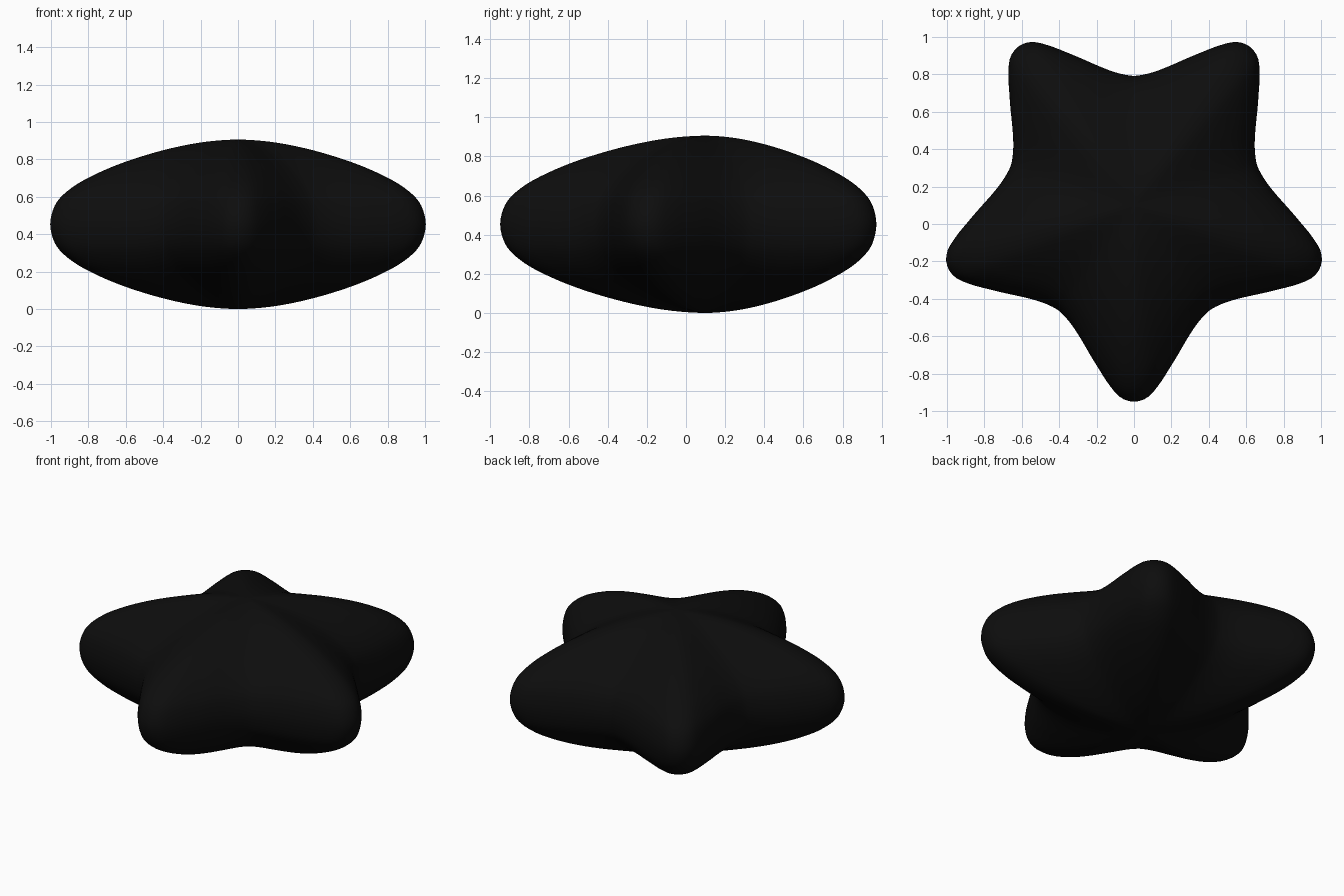
import bpy, bmesh, math

if "Cube" in bpy.data.objects:
    bpy.data.objects.remove(bpy.data.objects["Cube"])

CENTRE_Y, HALF_H = 0.10, 0.453

# Outline radius every 4 degrees from arm tip (0) to notch (36)
RADII = [1.05, 1.03, 0.967, 0.897, 0.838, 0.787, 0.747, 0.718, 0.700, 0.692]
# Puffy cross-section: (fraction of radius, fraction of half height), pole to rim
PROFILE = [(0, 1), (.1, .99), (.2, .965), (.3, .925), (.4, .873), (.5, .81), (.6, .737),
           (.7, .65), (.8, .545), (.88, .44), (.95, .305), (.985, .17), (1, 0)]


def spline(a, b, c, d, t):
    return 0.5 * (2 * b + (c - a) * t + (2 * a - 5 * b + 4 * c - d) * t * t
                  + (3 * b - a - 3 * c + d) * t ** 3)


def radius(deg):
    """Smooth five-fold star outline."""
    def sample(i):
        i %= 18
        return RADII[min(i, 18 - i)]
    i, t = divmod(deg / 4, 1)
    i = int(i)
    return spline(*(sample(i + k) for k in (-1, 0, 1, 2)), t)


def section():
    """Smooth profile from top pole to bottom pole."""
    pts = PROFILE + [(s, -h) for s, h in PROFILE[-2::-1]]
    padded = [(-.1, .99)] + pts + [(-.1, -.99)]
    out = []
    for i in range(len(pts) - 1):
        quad = padded[i:i + 4]
        for t in (0, 1 / 3, 2 / 3):
            out.append(tuple(spline(*(p[k] for p in quad), t) for k in (0, 1)))
    return out[1:]


# Puffy star body: scaled outline rings closed by two poles
bm = bmesh.new()
N = 240
outline = []
for j in range(N):
    deg = 360 * j / N
    a = math.radians(deg - 90)
    outline.append((radius(deg) * math.cos(a), radius(deg) * math.sin(a)))

rings = [[bm.verts.new((x * s, y * s + CENTRE_Y, HALF_H * (1 + h))) for x, y in outline]
         for s, h in section()]
top = bm.verts.new((0, CENTRE_Y, 2 * HALF_H))
bottom = bm.verts.new((0, CENTRE_Y, 0))
for j in range(N):
    k = (j + 1) % N
    bm.faces.new((top, rings[0][j], rings[0][k]))
    bm.faces.new((bottom, rings[-1][k], rings[-1][j]))
    for r0, r1 in zip(rings, rings[1:]):
        bm.faces.new((r0[j], r1[j], r1[k], r0[k]))
bmesh.ops.recalc_face_normals(bm, faces=bm.faces)
for f in bm.faces:
    f.smooth = True

mesh = bpy.data.meshes.new("puffy_star")
bm.to_mesh(mesh)
bm.free()
star = bpy.data.objects.new("puffy_star", mesh)
bpy.context.collection.objects.link(star)

# Black finish
mat = bpy.data.materials.new("black")
mat.diffuse_color = (0.004, 0.004, 0.004, 1)
mat.use_nodes = True
mat.node_tree.nodes["Principled BSDF"].inputs["Base Color"].default_value = mat.diffuse_color
mesh.materials.append(mat)
